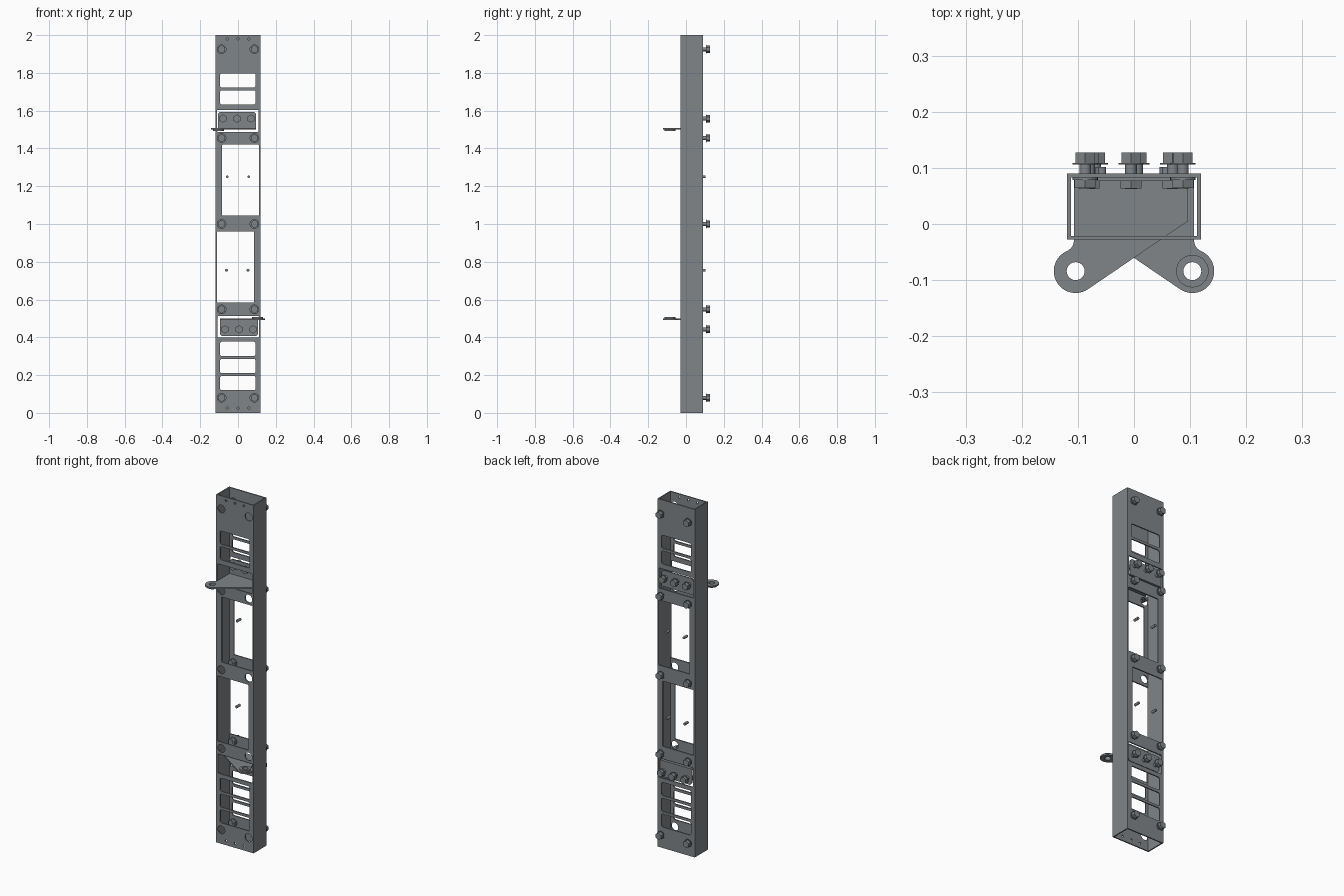
import bpy, bmesh, math
from mathutils import Matrix, Vector

if "Cube" in bpy.data.objects:
    bpy.data.objects.remove(bpy.data.objects["Cube"])

steel = bpy.data.materials.new("steel_grey")
steel.diffuse_color = (0.22, 0.235, 0.25, 1)
steel.use_nodes = True
steel.node_tree.nodes["Principled BSDF"].inputs["Base Color"].default_value = steel.diffuse_color
TURN = Matrix.Rotation(math.pi / 2, 4, 'X')      # flat profile (x, y) -> upright (x, z)


def rect(x0, x1, z0, z1, r=0.0, steps=4):
    """Rectangle outline with rounded corners."""
    if r == 0:
        return [(x0, z0), (x1, z0), (x1, z1), (x0, z1)]
    pts = []
    for k, (cx, cz) in enumerate([(x1 - r, z1 - r), (x0 + r, z1 - r), (x0 + r, z0 + r), (x1 - r, z0 + r)]):
        for i in range(steps + 1):
            a = math.pi / 2 * (k + i / steps)
            pts.append((cx + r * math.cos(a), cz + r * math.sin(a)))
    return pts


def circle(cx, cz, r, n=24):
    return [(cx + r * math.cos(2 * math.pi * i / n), cz + r * math.sin(2 * math.pi * i / n)) for i in range(n)]


def finish(name, me, smooth=False):
    me.materials.clear()
    me.materials.append(steel)
    ob = bpy.data.objects.new(name, me)
    bpy.context.collection.objects.link(ob)
    for p in me.polygons:
        p.use_smooth = False
    if smooth:
        bpy.ops.object.select_all(action='DESELECT')
        ob.select_set(True)
        bpy.context.view_layer.objects.active = ob
        bpy.ops.object.shade_smooth_by_angle(angle=math.radians(35))
    return ob


def plate(name, loops, lo, hi, upright=True):
    """Flat plate with holes; lo..hi is its span in y (upright) or z (lying)."""
    cu = bpy.data.curves.new(name, 'CURVE')
    cu.dimensions, cu.fill_mode, cu.extrude = '2D', 'BOTH', (hi - lo) / 2
    for pts in loops:
        sp = cu.splines.new('POLY')
        sp.points.add(len(pts) - 1)
        for p, (x, y) in zip(sp.points, pts):
            p.co = (x, y, 0, 1)
        sp.use_cyclic_u = True
    tmp = bpy.data.objects.new("tmp", cu)
    bpy.context.collection.objects.link(tmp)
    dg = bpy.context.evaluated_depsgraph_get()
    me = bpy.data.meshes.new_from_object(tmp.evaluated_get(dg))
    bpy.data.objects.remove(tmp)
    mid = (lo + hi) / 2
    me.transform(Matrix.Translation((0, mid, 0)) @ TURN if upright else Matrix.Translation((0, 0, mid)))
    bm = bmesh.new()
    bm.from_mesh(me)
    bmesh.ops.remove_doubles(bm, verts=bm.verts, dist=1e-5)
    bmesh.ops.recalc_face_normals(bm, faces=bm.faces)
    bm.to_mesh(me)
    bm.free()
    return finish(name, me, True)


def rods(name, x, z, parts):
    """Stack of cylinders along y: (y0, y1, radius, sides)."""
    bm = bmesh.new()
    for y0, y1, r, n in parts:
        m = Matrix.Translation((x, (y0 + y1) / 2, z)) @ TURN
        bmesh.ops.create_cone(bm, cap_ends=True, segments=n, radius1=r, radius2=r, depth=y1 - y0, matrix=m)
    me = bpy.data.meshes.new(name)
    bm.to_mesh(me)
    bm.free()
    return finish(name, me, True)


def box(name, x0, x1, y0, y1, z0, z1):
    bm = bmesh.new()
    bmesh.ops.create_cube(bm, size=1, matrix=Matrix.Translation(((x0 + x1) / 2, (y0 + y1) / 2, (z0 + z1) / 2))
                          @ Matrix.Diagonal((x1 - x0, y1 - y0, z1 - z0, 1)))
    me = bpy.data.meshes.new(name)
    bm.to_mesh(me)
    bm.free()
    return finish(name, me)


# Column dimensions
W, T, YF, YB = 0.119, 0.007, -0.028, 0.09
BOLT_Z = (0.08, 0.548, 1.0, 1.455, 1.925)
BOLT_X = 0.087

# Openings shared by the front and back walls
openings = [rect(-0.095, 0.093, z, z + 0.076, 0.01) for z in (0.12, 0.21, 0.301, 1.632, 1.722)]
openings += [rect(-0.085, W - T, 1.045, 1.42, 0.004), rect(T - W, 0.085, 0.584, 0.96, 0.004)]
openings += [rect(-0.112, 0.108, 1.488, 1.604, 0.004), rect(-0.108, 0.112, 0.4, 0.512, 0.004)]

# Front wall: also has access holes and small end holes
access = [circle(s * BOLT_X, z, 0.023) for z in BOLT_Z for s in (-1, 1)]
small = [circle(x, z, 0.006, 12) for z in (0.025, 1.98) for x in (-0.057, 0, 0.057)]
outline = rect(-W, W, 0, 2)
plate("front_wall", [outline] + openings + access + small, YF, YF + T)
plate("back_wall", [outline] + openings, YB - T, YB)
for s, side in ((-1, "left"), (1, "right")):
    a, b = sorted((s * W, s * (W - T)))
    box(side + "_wall", a, b, YF + T, YB - T, 0, 2)

# Bolts with head, washer, shank and nut
BOLT = [(0.109, 0.127, 0.0195, 6), (0.106, 0.109, 0.0225, 24), (0.062, 0.108, 0.0105, 16),
        (0.064, 0.078, 0.0215, 6), (0.078, 0.083, 0.0225, 24)]
for z in BOLT_Z:
    for s in (-1, 1):
        rods("wall_bolt", s * BOLT_X, z, BOLT)
BRACKET_BOLT = BOLT[:3] + [(0.063, 0.077, 0.0215, 6)]

# Lug brackets: the lower one is the upper one turned half round about y
LX, LY, LR = -0.104, -0.084, 0.039
for s, where in ((1, "upper"), (-1, "lower")):
    def zs(a, b):
        return sorted((1 + s * (a - 1), 1 + s * (b - 1)))

    def flip(pts):
        return [(s * x, y) for x, y in pts]

    # Arm profile: straight sides, fillet, round lug end, tangent diagonal
    arc = [(LX + LR * math.cos(math.radians(a)), LY + LR * math.sin(math.radians(a)))
           for a in range(112, 305, 8)]
    arm = [(0.096, 0.077), (-0.107, 0.077), (-0.107, -0.030), (-0.1085, -0.037), (-0.112, -0.043)]
    arm += arc + [(0.096, 0.005)]
    plate(where + "_lug_arm", [flip(arm), flip(circle(LX, LY, 0.016))], *zs(1.501, 1.509), upright=False)
    plate(where + "_lug_collar", [flip(circle(LX, LY, 0.029, 32)), flip(circle(LX, LY, 0.016))],
          *zs(1.493, 1.501), upright=False)
    # Upright plate with clipped corners
    up = [(-0.107, 1.501), (0.096, 1.501), (0.096, 1.582), (0.084, 1.594), (-0.095, 1.594), (-0.107, 1.582)]
    plate(where + "_bracket_plate", [[(s * x, 1 + s * (z - 1)) for x, z in up]], 0.077, 0.084)
    for x in (-0.08, -0.0055, 0.069):
        rods(where + "_bracket_bolt", s * x, 1 + s * 0.558, BRACKET_BOLT)

# Small pins in the large windows
for z, dx in ((1.25, 0), (0.755, -0.004)):
    for x in (-0.057, 0.057):
        rods("window_pin", x + dx, z, [(0.072, 0.102, 0.0075, 12)])
